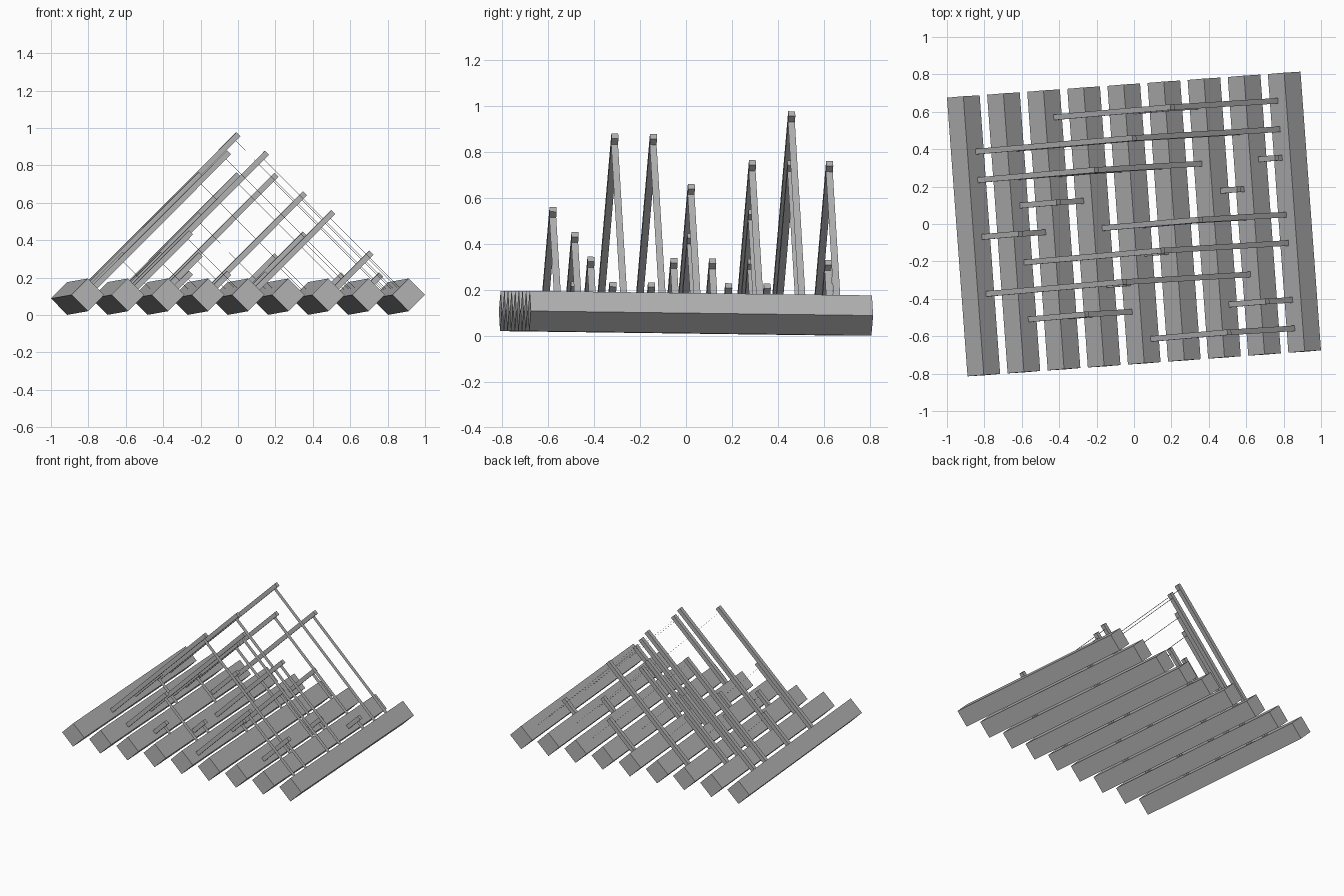
import bpy
import bmesh
import math
from mathutils import Matrix

cube = bpy.data.objects.get("Cube")
if cube:
    bpy.data.objects.remove(cube, do_unlink=True)

grey = bpy.data.materials.new("plain_grey")
grey.use_nodes = True
colour = (0.45, 0.45, 0.45, 1)
grey.diffuse_color = colour
grey.node_tree.nodes["Principled BSDF"].inputs["Base Color"].default_value = colour

STEP = 0.215       # beam spacing
HALF = 0.0875      # half diagonal of a beam
LENGTH = 1.494     # beam length
THICK = 0.03       # strut thickness
EXTRA = 0.025      # strut overshoot past the apex
R = math.sqrt(0.5)

# whole assembly is turned a little about z and leans down at the back
FRAME = (Matrix.Translation((0, 0, 0.0985))
         @ Matrix.Rotation(math.radians(4.21), 4, 'Z')
         @ Matrix.Rotation(math.radians(-0.75), 4, 'X'))


def extrude_profile(name, profile, y0, y1):
    """Sweep an x-z profile along y; two points give a flat ribbon."""
    bm = bmesh.new()
    a = [bm.verts.new((x, y0, z)) for x, z in profile]
    b = [bm.verts.new((x, y1, z)) for x, z in profile]
    n = len(profile)
    if n == 2:
        bm.faces.new((a[0], a[1], b[1], b[0]))
    else:
        bm.faces.new(a)
        bm.faces.new(b[::-1])
        for i in range(n):
            j = (i + 1) % n
            bm.faces.new((a[i], b[i], b[j], a[j]))
        bmesh.ops.recalc_face_normals(bm, faces=bm.faces[:])
    bm.transform(FRAME)
    mesh = bpy.data.meshes.new(name)
    bm.to_mesh(mesh)
    bm.free()
    mesh.materials.append(grey)
    obj = bpy.data.objects.new(name, mesh)
    bpy.context.collection.objects.link(obj)
    return obj


def beam_x(i):
    return (i - 4) * STEP


# nine square beams standing on an edge
for i in range(9):
    x = beam_x(i)
    diamond = [(x - HALF, 0), (x, -HALF), (x + HALF, 0), (x, HALF)]
    extrude_profile(f"beam_{i + 1}", diamond, -LENGTH / 2, LENGTH / 2)

# tent-shaped links between pairs of beams: solid left strut, flat right ribbon
links = [(2, 8), (4, 6), (0, 8), (1, 7), (0, 6), (1, 5), (2, 4),
         (1, 3), (0, 2), (3, 8), (4, 7), (1, 8), (4, 5), (0, 7), (3, 4),
         (1, 4), (2, 3), (7, 8), (6, 7), (6, 8), (4, 8)]
for i, j in links:
    row = ((10 - i - j) * 5) % 9        # links with the same centre share a row
    y = 0.6 - 0.1525 * row
    x0, x1 = beam_x(i), beam_x(j)
    rise = (x1 - x0) / 2
    top = rise + EXTRA
    d = THICK * R
    strut = [(x0, 0), (x0 + d, -d), (x0 + top + d, top - d), (x0 + top, top)]
    extrude_profile(f"strut_{i + 1}_{j + 1}", strut, y - THICK / 2, y + THICK / 2)
    ribbon = [(x0 + rise + d / 2, rise - d / 2), (x1, 0)]
    extrude_profile(f"ribbon_{i + 1}_{j + 1}", ribbon, y - THICK / 2, y + THICK / 2)
